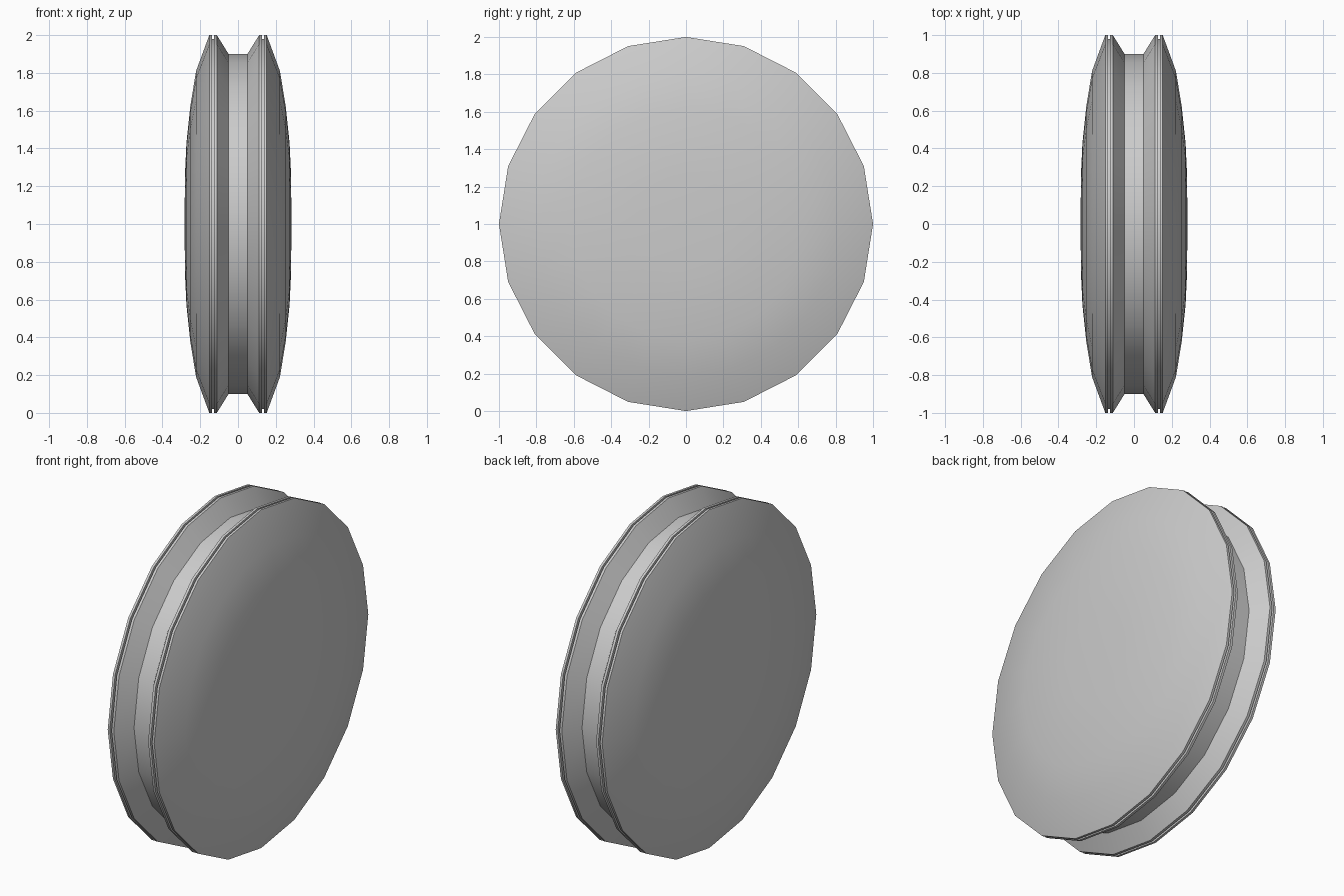
import bpy, bmesh
from math import sin, cos, pi, radians

if "Cube" in bpy.data.objects:
    bpy.data.objects.remove(bpy.data.objects["Cube"])

SIDES = 20

# Right half of the profile as (x, radius), from hub to outer face centre
half = [
    (0.05, 0.90),                                             # hub edge
    (0.112, 1.0), (0.127, 1.0),                               # inner rim lip
    (0.127, 0.98), (0.138, 0.98),                             # thin rim notch
    (0.138, 1.0), (0.152, 1.0),                               # outer rim lip
    (0.222, 0.81), (0.253, 0.62), (0.273, 0.43), (0.281, 0.26),  # domed face
    (0.283, 0.0),
]
profile = [(-x, r) for x, r in reversed(half)] + half


def lathe_x(name, pts, centre_z):
    """Spin a profile round the x axis."""
    bm = bmesh.new()
    rings = []
    for x, r in pts:
        n = SIDES if r > 0 else 1
        rings.append([bm.verts.new((x, r * sin(2 * pi * i / SIDES),
                                    r * cos(2 * pi * i / SIDES))) for i in range(n)])
    for a, b in zip(rings, rings[1:]):
        for i in range(SIDES):
            j = (i + 1) % SIDES
            corners = [a[i % len(a)], a[j % len(a)], b[j % len(b)], b[i % len(b)]]
            bm.faces.new(list(dict.fromkeys(corners)))
    bmesh.ops.recalc_face_normals(bm, faces=bm.faces)
    mesh = bpy.data.meshes.new(name)
    bm.to_mesh(mesh)
    bm.free()
    obj = bpy.data.objects.new(name, mesh)
    obj.location.z = centre_z
    bpy.context.collection.objects.link(obj)
    bpy.context.view_layer.objects.active = obj
    obj.select_set(True)
    bpy.ops.object.shade_smooth_by_angle(angle=radians(30))
    return obj


# Double disc with a string groove round the hub
lathe_x("grooved_double_disc", profile, 1.0)
